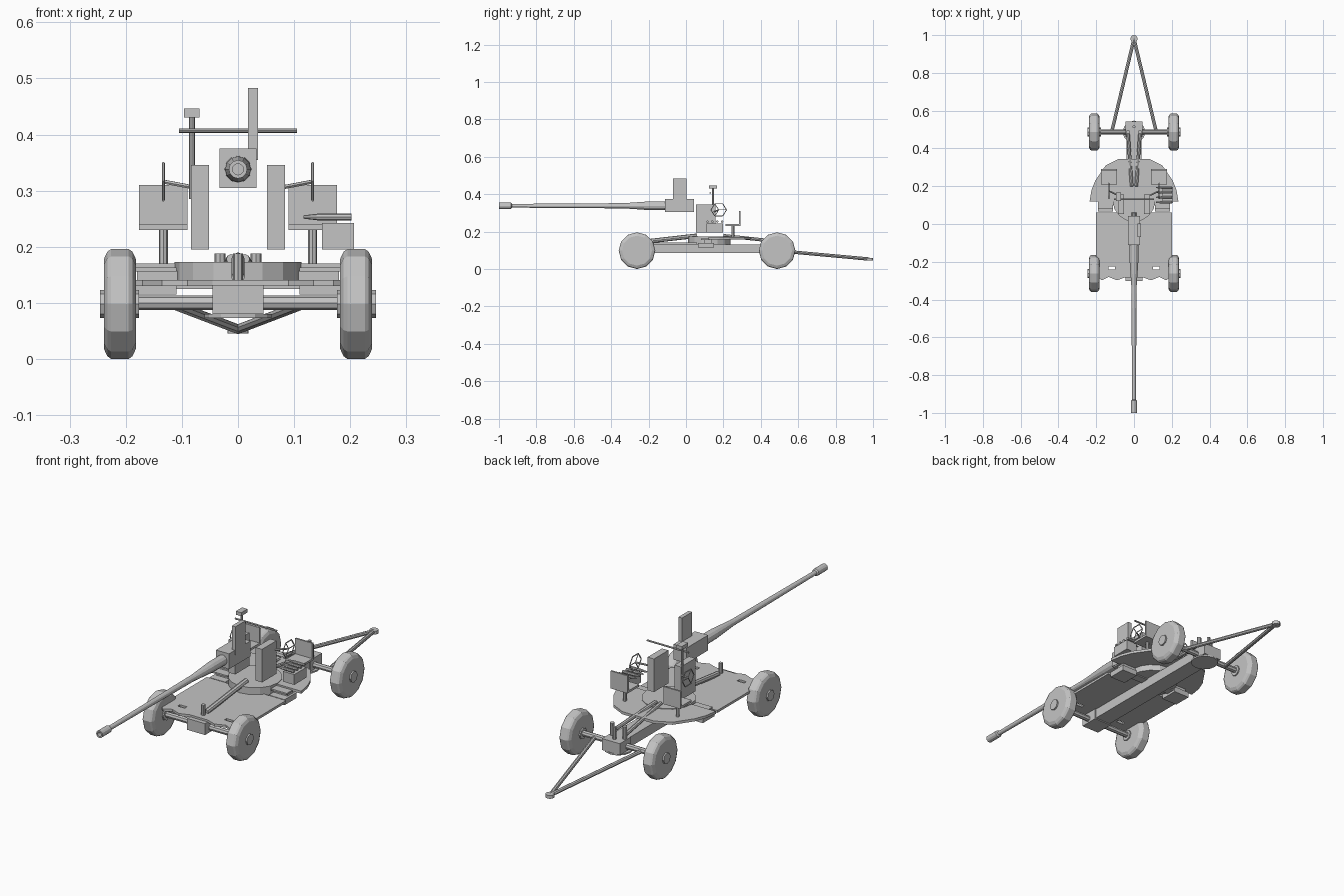
import bpy, bmesh, math
from mathutils import Vector

if "Cube" in bpy.data.objects:
    bpy.data.objects.remove(bpy.data.objects["Cube"])

grey = bpy.data.materials.new("light_grey")
grey.diffuse_color = (0.55, 0.55, 0.55, 1)
grey.use_nodes = True
grey.node_tree.nodes["Principled BSDF"].inputs["Base Color"].default_value = grey.diffuse_color


def finish(name, bm):
    bmesh.ops.recalc_face_normals(bm, faces=bm.faces)
    me = bpy.data.meshes.new(name)
    bm.to_mesh(me)
    bm.free()
    me.materials.append(grey)
    ob = bpy.data.objects.new(name, me)
    bpy.context.collection.objects.link(ob)
    return ob


def box(name, x0, x1, y0, y1, z0, z1):
    bm = bmesh.new()
    bmesh.ops.create_cube(bm, size=1)
    for v in bm.verts:
        v.co = ((x0 + x1) / 2 + v.co.x * (x1 - x0), (y0 + y1) / 2 + v.co.y * (y1 - y0),
                (z0 + z1) / 2 + v.co.z * (z1 - z0))
    return finish(name, bm)


def lathe(name, start, direction, profile, sides=12):
    """Closed turned solid: profile is (distance along axis, radius)."""
    d = Vector(direction).normalized()
    up = Vector((1, 0, 0)) if abs(d.z) > 0.9 else Vector((0, 0, 1))
    u = d.cross(up).normalized()
    w = u.cross(d)
    bm = bmesh.new()
    rings = []
    for t, r in profile:
        rings.append([bm.verts.new(Vector(start) + d * t + u * (r * math.cos(a)) + w * (r * math.sin(a)))
                      for a in (2 * math.pi * i / sides for i in range(sides))])
    for a, b in zip(rings, rings[1:]):
        for i in range(sides):
            j = (i + 1) % sides
            bm.faces.new((a[i], a[j], b[j], b[i]))
    bm.faces.new(rings[0])
    bm.faces.new(rings[-1])
    return finish(name, bm)


def rod(name, a, b, r, sides=8):
    d = Vector(b) - Vector(a)
    return lathe(name, a, d, [(0, r), (d.length, r)], sides)


def slab(name, outline, z0, z1):
    bm = bmesh.new()
    lo = [bm.verts.new((x, y, z0)) for x, y in outline]
    hi = [bm.verts.new((x, y, z1)) for x, y in outline]
    bm.faces.new(lo)
    bm.faces.new(hi)
    n = len(lo)
    for i in range(n):
        j = (i + 1) % n
        bm.faces.new((lo[i], lo[j], hi[j], hi[i]))
    return finish(name, bm)


# Wheels, hubs and axles
for end, y in (("front", -0.262), ("rear", 0.487)):
    for side, s in (("left", -1), ("right", 1)):
        lathe(f"{end}_{side}_wheel", (s * 0.182, y, 0.098), (s, 0, 0),
              [(0, 0.08), (0.006, 0.093), (0.013, 0.098), (0.044, 0.098), (0.051, 0.093), (0.057, 0.08)])
        lathe(f"{end}_{side}_hub", (s * 0.176, y, 0.098), (s, 0, 0), [(0, 0.025), (0.07, 0.025)], 8)
    rod(f"{end}_axle", (-0.19, y, 0.1), (0.19, y, 0.1), 0.013)

# Chassis beam with end blocks
box("chassis_beam", -0.04, 0.04, -0.22, 0.48, 0.085, 0.13)
box("front_axle_block", -0.045, 0.045, -0.302, -0.215, 0.08, 0.132)
box("rear_axle_block", -0.045, 0.045, 0.46, 0.542, 0.08, 0.132)
lathe("steering_plate", (0, 0.487, 0.073), (0, 0, 1), [(0, 0.06), (0.007, 0.06)])
rod("front_post", (0, -0.25, 0.13), (0, -0.25, 0.188), 0.009)
rod("rear_post", (0, 0.515, 0.13), (0, 0.515, 0.188), 0.008)
rod("front_stay", (0, -0.23, 0.145), (0, 0.06, 0.178), 0.012)
for s in (-1, 1):
    rod("rear_side_post", (s * 0.032, 0.487, 0.13), (s * 0.032, 0.487, 0.188), 0.01)
    rod("rear_stay", (s * 0.032, 0.48, 0.148), (s * 0.012, 0.2, 0.178), 0.009)

# Front deck: straight sides, ragged front edge, two slots
half = [(0.2, 0.06), (0.2, -0.275), (0.17, -0.298), (0.135, -0.28), (0.09, -0.298), (0.045, -0.282)]
deck = slab("front_deck", half + [(-x, y) for x, y in reversed(half)], 0.13, 0.141)
for s in (-1, 1):
    slot = box("slot_cutter", s * 0.118 - 0.018, s * 0.118 + 0.018, -0.241, -0.225, 0.1, 0.2)
    slot.hide_render = True
    slot.hide_viewport = True
    cut = deck.modifiers.new("slot", "BOOLEAN")
    cut.operation = "DIFFERENCE"
    cut.solver = "EXACT"
    cut.object = slot
    box("side_bracket", s * 0.15 - 0.04, s * 0.15 + 0.04, 0.065, 0.15, 0.115, 0.14)
    box("side_step", s * 0.15 - 0.04, s * 0.15 + 0.04, 0.08, 0.125, 0.156, 0.163)
box("cross_beam", -0.18, 0.18, 0.1, 0.14, 0.125, 0.157)

# Rotating rear platform and turntable
arc = [(0.235, 0.12), (0.225, 0.18), (0.205, 0.23), (0.15, 0.31), (0.08, 0.345)]
slab("rear_platform", arc + [(-x, y) for x, y in reversed(arc)], 0.158, 0.17)
lathe("turntable", (0, 0.125, 0.13), (0, 0, 1), [(0, 0.113), (0.043, 0.113)], 16)

# Gun cheeks, receiver, magazine and barrel
for s in (-1, 1):
    box("gun_cheek", s * 0.068 - 0.016, s * 0.068 + 0.016, 0.053, 0.157, 0.195, 0.346)
box("receiver", -0.033, 0.033, -0.112, 0.043, 0.305, 0.375)
box("magazine", 0.018, 0.036, -0.07, 0.003, 0.355, 0.483)
lathe("barrel", (0, -0.1, 0.338), (0, -1, 0),
      [(0, 0.024), (0.1, 0.023), (0.23, 0.014), (0.83, 0.010), (0.835, 0.0165), (0.9, 0.0165),
       (0.9, 0.010), (0.87, 0.010)])

# Sight bar and sight post
rod("sight_bar", (-0.105, 0.13, 0.407), (0.105, 0.13, 0.407), 0.004)
rod("sight_post", (-0.082, 0.145, 0.285), (-0.082, 0.145, 0.43), 0.005)
box("sight_head", -0.096, -0.069, 0.122, 0.167, 0.43, 0.446)

# Seats and handwheels on both sides
for s in (-1, 1):
    x = s * 0.133
    rod("seat_post", (x, 0.25, 0.165), (x, 0.25, 0.23), 0.008)
    box("seat", x - 0.043, x + 0.043, 0.21, 0.292, 0.23, 0.24)
    box("seat_back", x - 0.043, x + 0.043, 0.284, 0.292, 0.24, 0.31)
    rod("handwheel_shaft", (s * 0.08, 0.15, 0.306), (x, 0.175, 0.316), 0.004, 6)
    rim = [Vector((x, 0.175 + 0.042 * math.cos(a), 0.316 + 0.038 * math.sin(a)))
           for a in (math.pi * i / 3 for i in range(6))]
    for i in range(6):
        rod("handwheel_rim", rim[i], rim[(i + 1) % 6], 0.0025, 6)
        if i % 2 == 0:
            rod("handwheel_spoke", rim[i], (x, 0.175, 0.316), 0.002, 6)

# Ammunition box with a row of shells above it
box("ammunition_box", 0.15, 0.207, 0.11, 0.197, 0.195, 0.242)
for i in range(4):
    y = 0.115 + i * 0.026
    lathe("shell", (0.202, y, 0.253), (-1, 0, 0), [(0, 0.0065), (0.055, 0.0065), (0.085, 0.003)], 8)

# Towing frame
for s in (-1, 1):
    rod("drawbar", (s * 0.118, 0.487, 0.098), (0, 0.98, 0.053), 0.009)
lathe("towing_eye", (0, 0.981, 0.045), (0, 0, 1), [(0, 0.019), (0.015, 0.019)])
